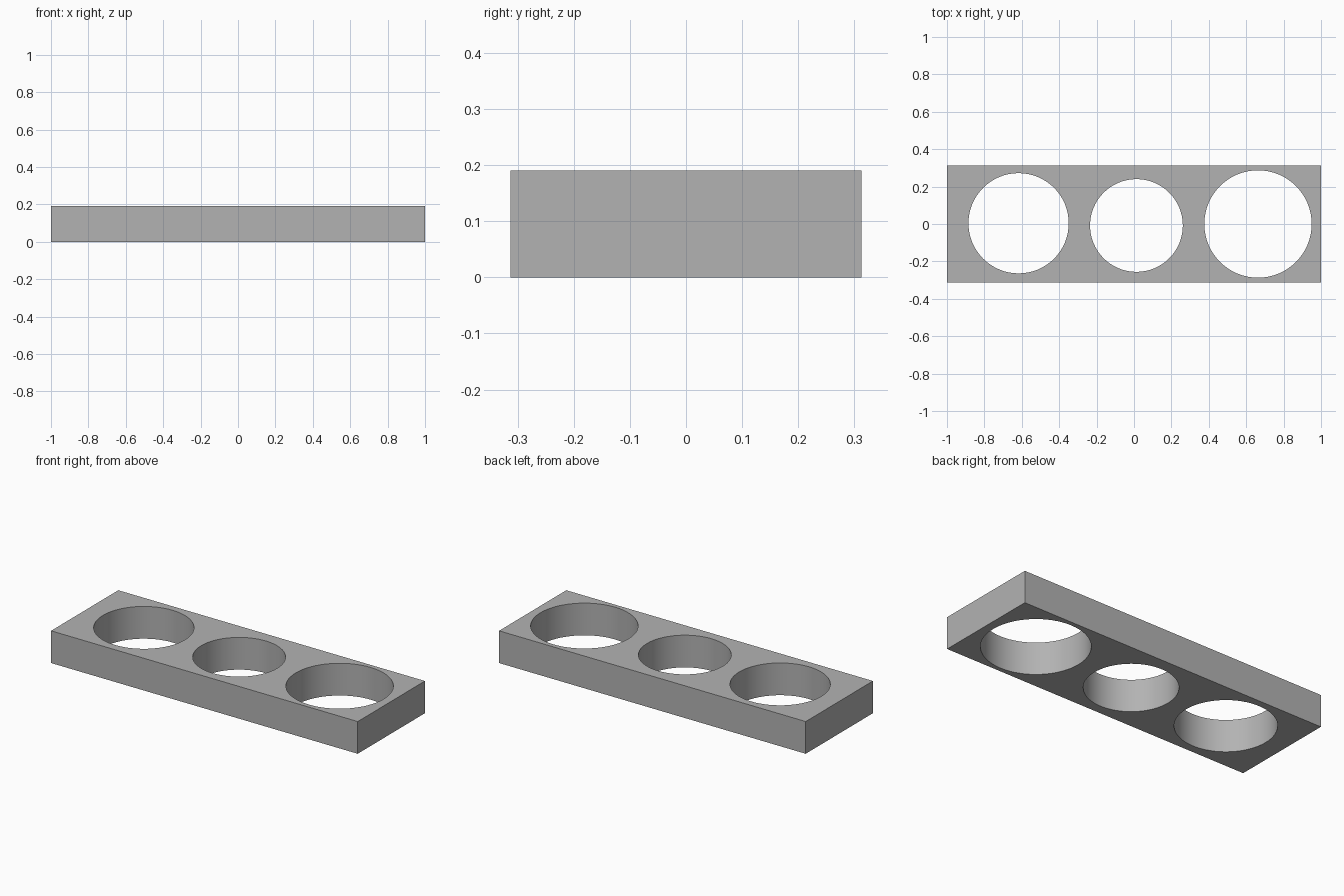
import bpy
import math

if "Cube" in bpy.data.objects:
    bpy.data.objects.remove(bpy.data.objects["Cube"], do_unlink=True)

WIDTH, DEPTH, HEIGHT = 2.0, 0.626, 0.19
# Through holes: x, y, radius
HOLES = [(-0.617, 0.004, 0.268), (0.013, -0.008, 0.248), (0.663, 0.0, 0.287)]

grey = bpy.data.materials.new("plain grey")
grey.use_nodes = True
colour = (0.45, 0.45, 0.45, 1)
grey.diffuse_color = colour
grey.node_tree.nodes["Principled BSDF"].inputs["Base Color"].default_value = colour

# Rectangular block
bpy.ops.mesh.primitive_cube_add(size=1, location=(0, 0, HEIGHT / 2))
block = bpy.context.object
block.name = "holder_block"
block.scale = (WIDTH, DEPTH, HEIGHT)
bpy.ops.object.transform_apply(location=True, rotation=False, scale=True)
block.data.materials.append(grey)


def cut_hole(x, y, radius):
    """Cut a round hole straight through the block."""
    bpy.ops.mesh.primitive_cylinder_add(
        vertices=64, radius=radius, depth=HEIGHT * 3, location=(x, y, HEIGHT / 2))
    cutter = bpy.context.object
    cutter.name = "hole_cutter"
    cutter.hide_render = True
    cutter.data.materials.append(grey)
    cut = block.modifiers.new("round hole", "BOOLEAN")
    cut.operation = "DIFFERENCE"
    cut.solver = "EXACT"
    cut.object = cutter
    bpy.ops.object.select_all(action="DESELECT")
    block.select_set(True)
    bpy.context.view_layer.objects.active = block
    bpy.ops.object.modifier_apply(modifier=cut.name)
    bpy.data.objects.remove(cutter, do_unlink=True)


for hole in HOLES:
    cut_hole(*hole)

# Smooth hole walls, crisp rims and corners
bpy.ops.object.shade_smooth_by_angle(angle=math.radians(30))
